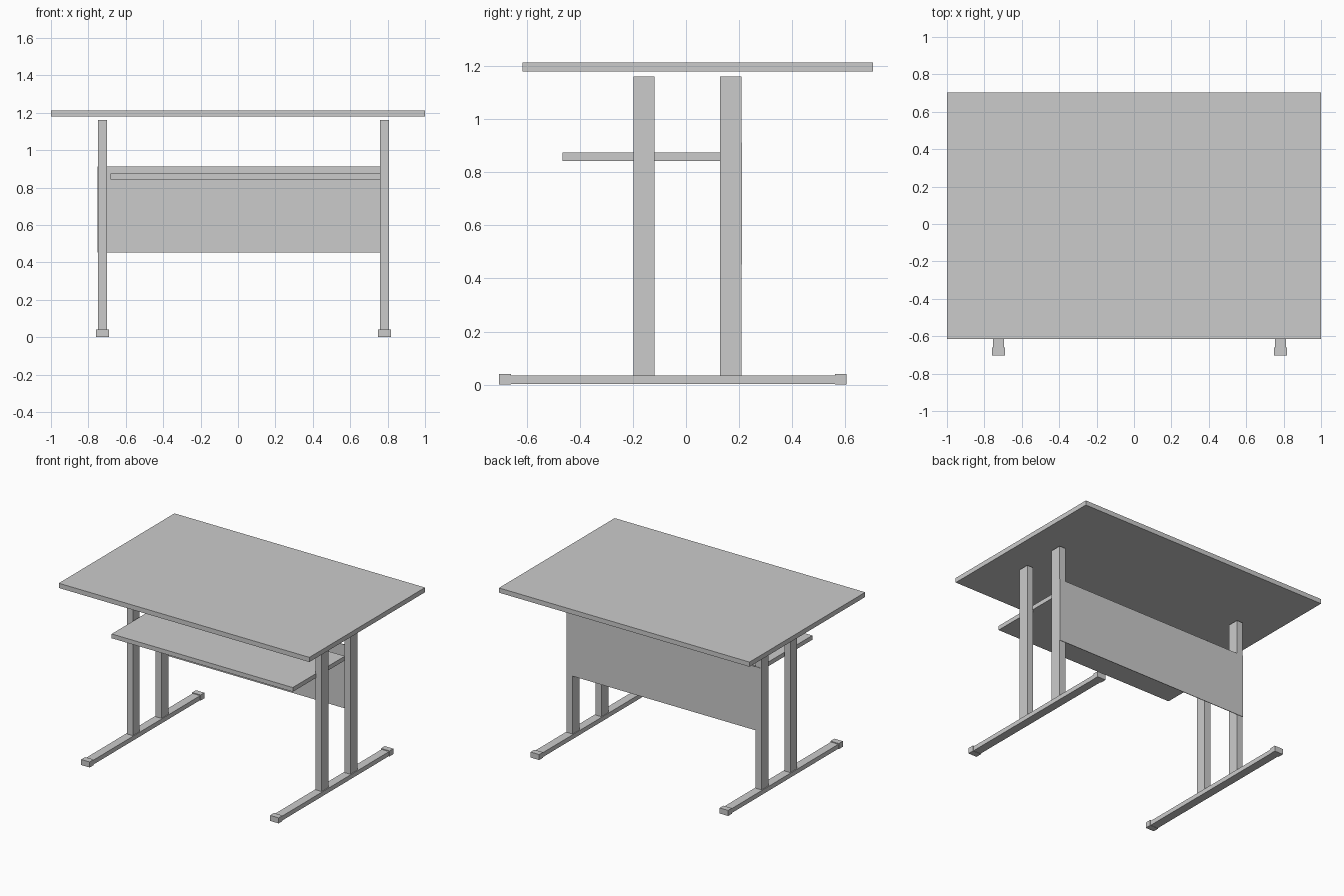
import bpy

cube = bpy.data.objects.get("Cube")
if cube:
    bpy.data.objects.remove(cube, do_unlink=True)

grey = bpy.data.materials.new("light grey")
grey.use_nodes = True
colour = (0.6, 0.6, 0.6, 1)
grey.diffuse_color = colour
grey.node_tree.nodes["Principled BSDF"].inputs["Base Color"].default_value = colour


def box(name, x, y, z):
    """Box spanning the given (min, max) range on each axis."""
    spans = (x, y, z)
    bpy.ops.mesh.primitive_cube_add(size=1, location=[(a + b) / 2 for a, b in spans])
    obj = bpy.context.object
    obj.name = name
    obj.scale = [b - a for a, b in spans]
    bpy.ops.object.transform_apply(location=False, rotation=False, scale=True)
    obj.data.materials.append(grey)
    return obj


# Work surface, keyboard shelf and rear modesty panel
box("tabletop", (-1, 1), (-0.615, 0.704), (1.179, 1.213))
box("shelf", (-0.683, 0.762), (-0.464, 0.13), (0.843, 0.874))
box("modesty_panel", (-0.75, 0.807), (0.207, 0.211), (0.453, 0.912))

# Two side frames: foot bar with raised end caps and a pair of posts
for side, cx in (("right", -0.725), ("left", 0.783)):
    box(f"{side}_foot_bar", (cx - 0.03, cx + 0.03), (-0.68, 0.58), (0.002, 0.034))
    for end, y in (("front", (-0.704, -0.659)), ("back", (0.561, 0.604))):
        box(f"{side}_{end}_foot_cap", (cx - 0.034, cx + 0.034), y, (0, 0.04))
    for end, y in (("front", (-0.198, -0.119)), ("back", (0.128, 0.208))):
        box(f"{side}_{end}_post", (cx - 0.024, cx + 0.024), y, (0.03, 1.161))
